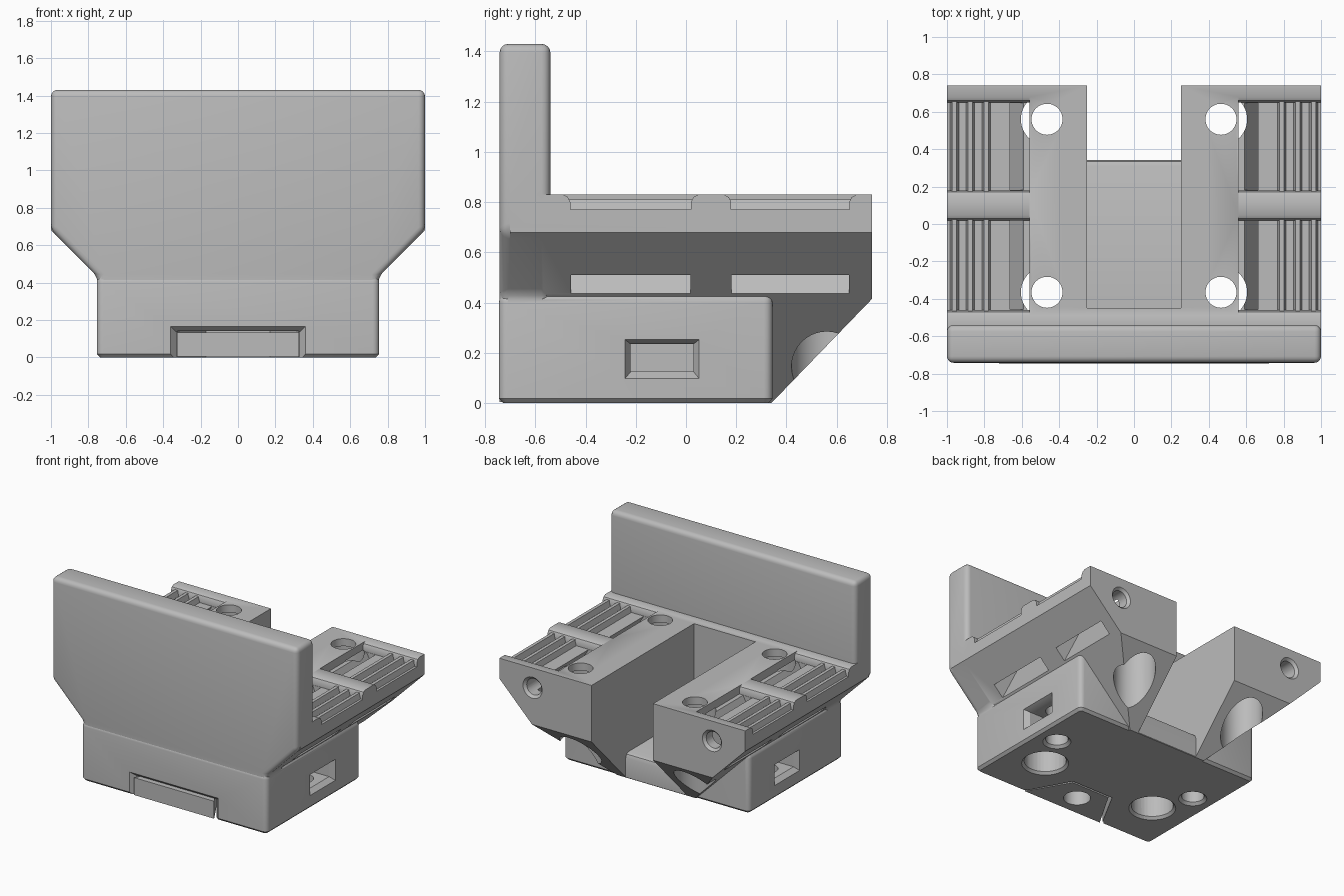
import bpy, bmesh, math

if "Cube" in bpy.data.objects:
    bpy.data.objects.remove(bpy.data.objects["Cube"])

grey = bpy.data.materials.new("plain grey")
grey.use_nodes = True
grey.diffuse_color = (0.5, 0.5, 0.5, 1)
grey.node_tree.nodes["Principled BSDF"].inputs["Base Color"].default_value = (0.5, 0.5, 0.5, 1)


def ring(axis, at, pts):
    place = {"x": lambda u, v: (at, u, v),
             "y": lambda u, v: (u, at, v),
             "z": lambda u, v: (u, v, at)}[axis]
    return [place(u, v) for u, v in pts]


def rect(u0, u1, v0, v1):
    return [(u0, v0), (u1, v0), (u1, v1), (u0, v1)]


def circle(cu, cv, r, n=40):
    return [(cu + r * math.cos(2 * math.pi * i / n), cv + r * math.sin(2 * math.pi * i / n))
            for i in range(n)]


def loft(name, axis, a, pts_a, b, pts_b=None, flip=1, round_edges=None):
    """Solid between two rings; flip=-1 mirrors it to the other side in x."""
    bm = bmesh.new()
    rings = [[bm.verts.new((x * flip, y, z)) for x, y, z in ring(axis, at, pts)]
             for at, pts in ((a, pts_a), (b, pts_b or pts_a))]
    n = len(pts_a)
    bm.faces.new(rings[0])
    bm.faces.new(rings[1])
    for i in range(n):
        j = (i + 1) % n
        bm.faces.new((rings[0][i], rings[0][j], rings[1][j], rings[1][i]))
    bmesh.ops.recalc_face_normals(bm, faces=bm.faces)
    if round_edges:
        round_edges(bm)
    mesh = bpy.data.meshes.new(name)
    bm.to_mesh(mesh)
    bm.free()
    mesh.materials.append(grey)
    ob = bpy.data.objects.new(name, mesh)
    bpy.context.collection.objects.link(ob)
    return ob


def bevel(bm, edges, width, segments):
    bmesh.ops.bevel(bm, geom=edges, offset=width, segments=segments,
                    profile=0.5, affect="EDGES")


def combine(target, tool, operation="DIFFERENCE"):
    mod = target.modifiers.new("cut", "BOOLEAN")
    mod.operation = operation
    mod.solver = "EXACT"
    mod.object = tool
    bpy.context.view_layer.objects.active = target
    bpy.ops.object.modifier_apply(modifier=mod.name)
    bpy.data.objects.remove(tool)


def cut(*args, **kw):
    combine(body, loft("cutter", *args, **kw))


def base_edges(bm):
    low = lambda e: all(v.co.z < 0.001 for v in e.verts)
    bevel(bm, [e for e in bm.edges if not low(e)], 0.035, 4)
    bevel(bm, [e for e in bm.edges if low(e) and len(e.link_faces) == 2
               and any(f.normal.z > -0.5 for f in e.link_faces)], 0.018, 1)


# Body: upper block with sloping sides, base block and upright front wall
body = loft("carriage_body", "y", -0.70,
            [(-1, 0.83), (-1, 0.68), (-0.32, 0), (0.32, 0), (1, 0.68), (1, 0.83)], 0.74)
cut("x", -2, [(0.33, -0.01), (0.9, 0.58), (0.9, -0.3), (0.33, -0.3)], 2)
combine(body, loft("base", "z", 0, rect(-0.755, 0.755, -0.745, 0.345), 0.435,
                   round_edges=base_edges), "UNION")
wall = [(-0.75, 0.2), (0.75, 0.2), (0.75, 0.43), (1, 0.68), (1, 1.43),
        (-1, 1.43), (-1, 0.68), (-0.75, 0.43)]
combine(body, loft("wall", "y", -0.742, wall, -0.54,
                   round_edges=lambda bm: bevel(bm, bm.edges[:], 0.035, 4)), "UNION")

# Central channel, open between the two rear arms
cut("x", -0.25, [(-0.45, 0.18), (0.31, 0.18), (0.333, 0.17), (0.343, 0.145),
                 (0.343, -0.2), (1, -0.2), (1, 1), (-0.45, 1)], 0.25)

# Locking clip recess at the bottom of the front
cut("z", -0.1, [(-0.345, -0.75), (0.345, -0.75), (0.17, -0.43), (-0.17, -0.43)], 0.14)
cut("y", -0.75, rect(-0.365, 0.365, -0.1, 0.17), -0.71, rect(-0.33, 0.33, -0.1, 0.135))

pockets = [(-0.46, 0.02), (0.18, 0.65)]
for s in (1, -1):
    # Vertical screw holes with wide recesses from below
    for y in (-0.365, 0.56):
        cut("z", -0.1, circle(0.465, y, 0.14), 0.775, flip=s)
        cut("z", 0.7, circle(0.465, y, 0.083), 1, flip=s)
    cut("z", -0.01, circle(0.465, -0.365, 0.166), 0.02, circle(0.465, -0.365, 0.138), flip=s)

    # Side nut window and the small screw hole beneath it
    cut("x", 0.4, rect(-0.22, 0.03, 0.125, 0.235), 0.9, flip=s)
    cut("x", 0.72, rect(-0.22, 0.03, 0.125, 0.235), 0.76, rect(-0.245, 0.055, 0.095, 0.255), flip=s)
    cut("z", -0.1, circle(0.59, -0.095, 0.075), 0.38, flip=s)
    cut("z", -0.01, circle(0.59, -0.095, 0.105), 0.02, circle(0.59, -0.095, 0.073), flip=s)

    # Tension screw hole in the back of each arm
    cut("y", 0.4, circle(0.73, 0.685, 0.06), 1, flip=s)
    cut("y", 0.72, circle(0.73, 0.685, 0.058), 0.75, circle(0.73, 0.685, 0.088), flip=s)

    # Belt pockets with rounded bars between them, and slanted belt slots
    for y0, y1 in pockets:
        cut("x", 0.56, [(y0, 0.77), (y1, 0.77), (y1, 0.80), (y1 + 0.01, 0.82),
                        (y1 + 0.03, 0.831), (y1 + 0.03, 0.9), (y0 - 0.03, 0.9),
                        (y0 - 0.03, 0.831), (y0 - 0.01, 0.82), (y0, 0.80)], 1.1, flip=s)
        cut("y", y0 + 0.002, [(0.562, 0.83), (0.562, 0.9), (0.645, 0.9), (0.645, 0.80), (0.83, 0.51),
                              (0.95, 0.51), (0.95, 0.437), (0.757, 0.437)], y1 - 0.002, flip=s)

# Belt teeth running along each pocket
for s, side in ((1, "left"), (-1, "right")):
    for i, (y0, y1) in enumerate(pockets):
        for k in range(3):
            x = 0.79 + 0.085 * k
            loft(f"belt_tooth_{side}_{i}_{k}", "y", y0 - 0.01,
                 [(x - 0.026, 0.76), (x + 0.026, 0.76), (x + 0.012, 0.81), (x - 0.012, 0.81)],
                 y1 + 0.01, flip=s)

# Locking clip with its screw hole
clip = loft("locking_clip", "z", 0.005,
            [(-0.325, -0.742), (0.325, -0.742), (0.155, -0.45), (-0.155, -0.45)], 0.133)
combine(clip, loft("cutter", "z", -0.1, circle(0, -0.59, 0.09), 0.5))

bpy.ops.object.select_all(action="DESELECT")
for ob in (body, clip):
    ob.select_set(True)
bpy.context.view_layer.objects.active = body
bpy.ops.object.shade_smooth_by_angle(angle=math.radians(30))
